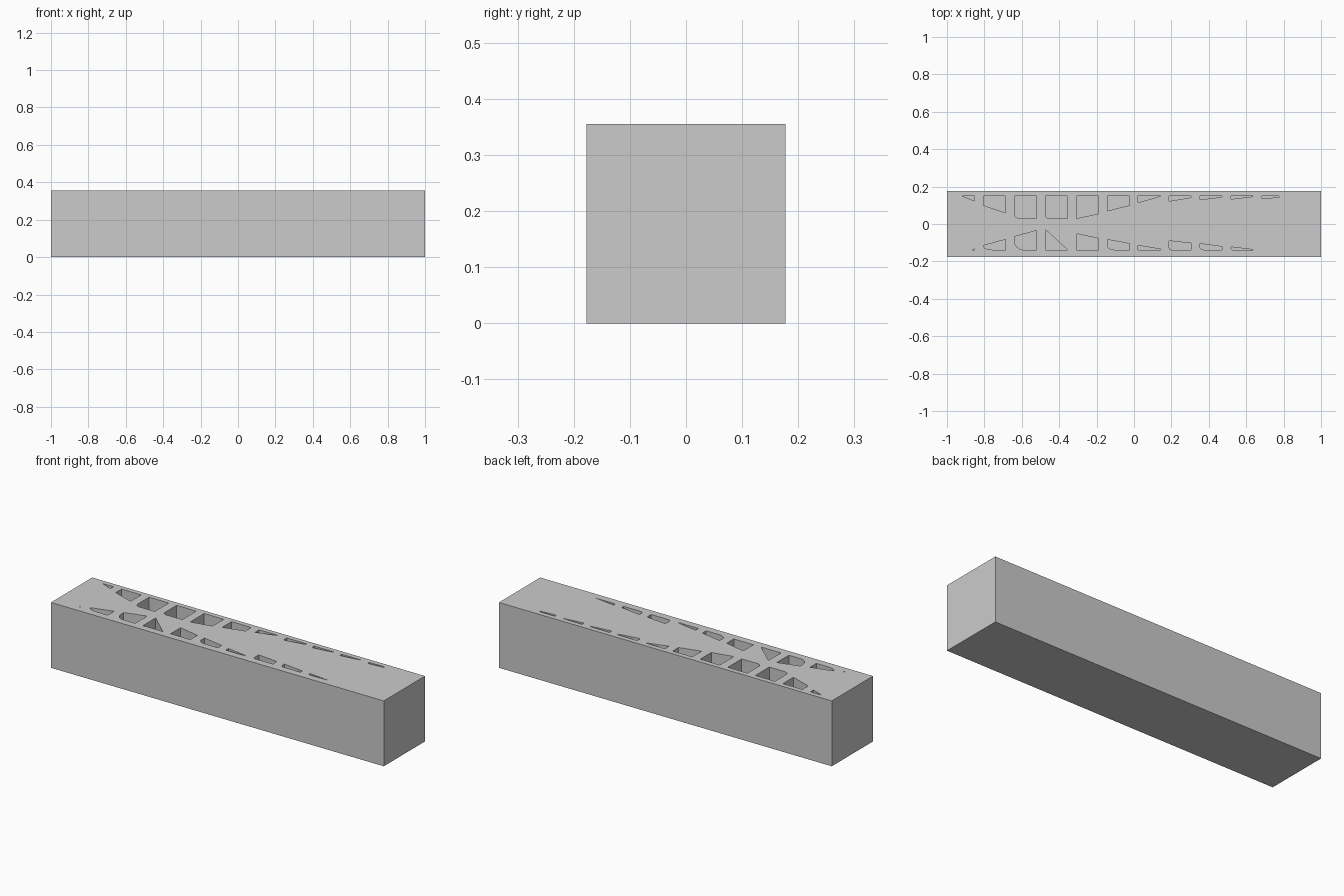
import bpy, bmesh, math

if "Cube" in bpy.data.objects:
    bpy.data.objects.remove(bpy.data.objects["Cube"])

HALF_Y, HEIGHT, FLOOR = 0.177, 0.355, 0.03
PITCH, CELL = 0.1655, 0.118
BACK, FRONT = 0.15, -0.138


def prism(bm, pts, z0, z1):
    """Closed vertical prism from a 2D outline."""
    area = sum(a[0] * b[1] - b[0] * a[1] for a, b in zip(pts, pts[1:] + pts[:1]))
    if area < 0:
        pts = pts[::-1]
    lo = [bm.verts.new((x, y, z0)) for x, y in pts]
    hi = [bm.verts.new((x, y, z1)) for x, y in pts]
    bm.faces.new(lo[::-1])
    bm.faces.new(hi)
    n = len(pts)
    for i in range(n):
        j = (i + 1) % n
        bm.faces.new((lo[i], lo[j], hi[j], hi[i]))


def rounded(cx, cy, rx, ry, a0, a1, n=4):
    """Elliptical corner points between two angles in degrees."""
    return [(cx + rx * math.cos(math.radians(a0 + (a1 - a0) * i / n)),
             cy + ry * math.sin(math.radians(a0 + (a1 - a0) * i / n)))
            for i in range(n + 1)]


def make_object(name, bm):
    mesh = bpy.data.meshes.new(name)
    bm.to_mesh(mesh)
    bm.free()
    obj = bpy.data.objects.new(name, mesh)
    bpy.context.collection.objects.link(obj)
    return obj


# Solid block
bm = bmesh.new()
prism(bm, [(-1, -HALF_Y), (1, -HALF_Y), (1, HALF_Y), (-1, HALF_Y)], 0, HEIGHT)
block = make_object("block", bm)

# Back row pockets: inner edge y at left and right, corner radius at left
back_row = [(0.10, 0.06, 0), (0.03, 0.03, 0.025), (0.03, 0.03, 0.02),
            (0.03, 0.055, 0), (0.07, 0.10, 0), (0.115, 0.148, 0),
            (0.122, 0.142, 0), (0.13, 0.145, 0), (0.133, 0.147, 0)]
# Front row pockets: inner edge y at left and right, corner radii at lower left
front_row = [(-0.115, -0.083, 0.05, 0.021), (-0.068, -0.035, 0.045, 0.05),
             (-0.03, -0.137, 0, 0), (-0.052, -0.077, 0, 0),
             (-0.083, -0.105, 0.04, 0.025), (-0.115, -0.134, 0, 0),
             (-0.09, -0.103, 0.015, 0.01), (-0.105, -0.121, 0.02, 0.012),
             (-0.123, -0.137, 0.01, 0.008)]

bm = bmesh.new()
top = HEIGHT + 0.05
for k, (left, right, r) in enumerate(back_row):
    x0 = -0.805 + k * PITCH
    x1 = x0 + CELL
    corner = rounded(x0 + r, left + r, r, r, 180, 270) if r else [(x0, left)]
    prism(bm, [(x1, BACK), (x0, BACK)] + corner + [(x1, right)], FLOOR, top)

for k, (left, right, rx, ry) in enumerate(front_row):
    x0 = -0.805 + k * PITCH
    x1 = x0 + CELL
    corner = rounded(x0 + rx, FRONT + ry, rx, ry, 180, 270) if rx else [(x0, FRONT)]
    prism(bm, [(x1, right), (x0, left)] + corner + [(x1, FRONT)], FLOOR, top)

# Small end pockets
prism(bm, [(-0.92, BACK), (-0.853, 0.123), (-0.853, BACK)], FLOOR, top)
prism(bm, [(0.684, BACK), (0.684, 0.136), (0.775, 0.143), (0.775, BACK)], FLOOR, top)
prism(bm, [(-0.865, FRONT), (-0.853, FRONT), (-0.853, -0.132)], FLOOR, top)
cutter = make_object("pocket_cutter", bm)
cutter.hide_render = True

# Cut the pockets, then remove the cutter
mod = block.modifiers.new("pockets", 'BOOLEAN')
mod.operation = 'DIFFERENCE'
mod.solver = 'EXACT'
mod.object = cutter
bpy.context.view_layer.objects.active = block
block.select_set(True)
bpy.ops.object.modifier_apply(modifier=mod.name)
bpy.data.objects.remove(cutter)
